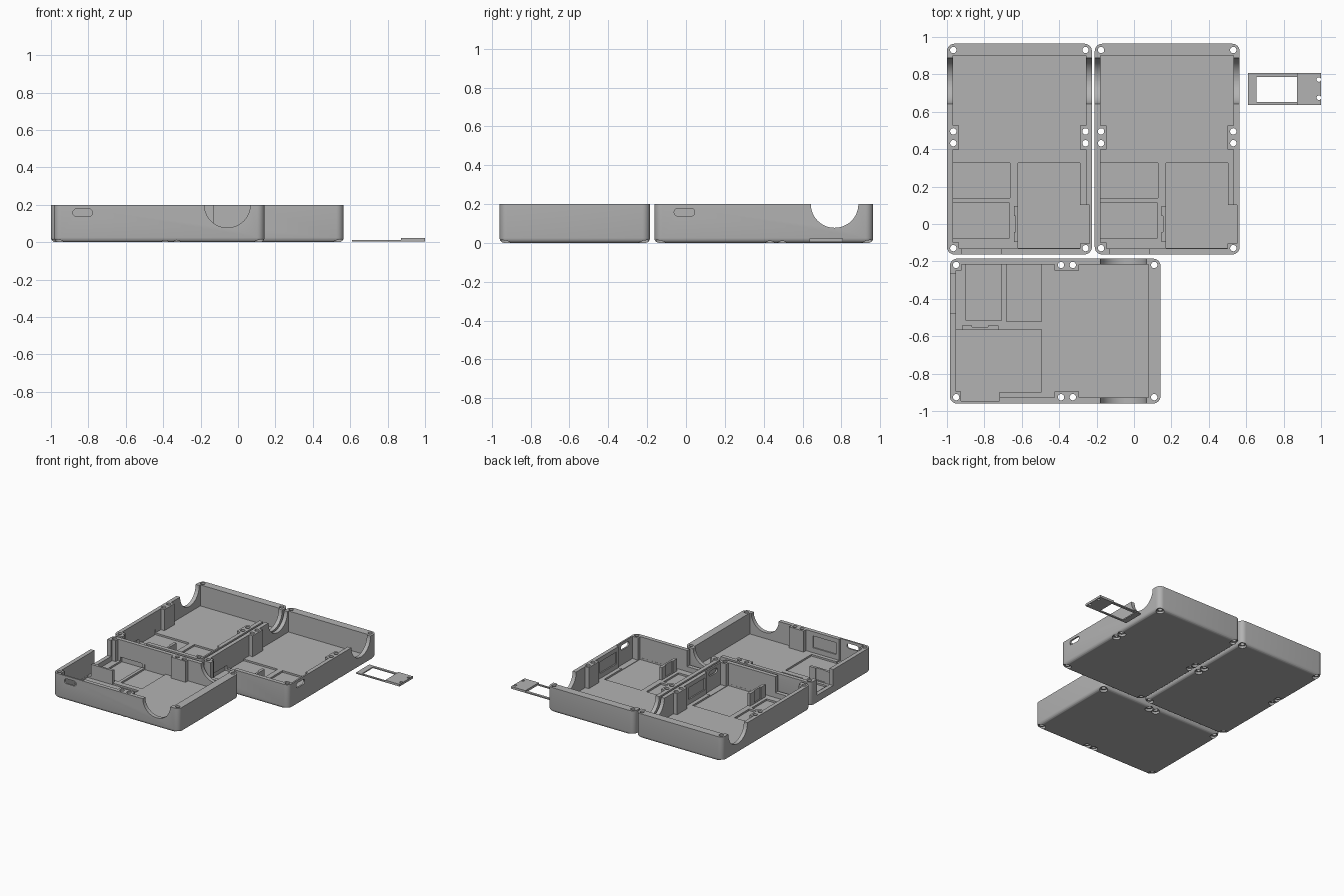
import bpy, bmesh, math

if "Cube" in bpy.data.objects:
    bpy.data.objects.remove(bpy.data.objects["Cube"])

W, L, H = 0.775, 1.127, 0.2      # tray width, length, height
FLOOR = 0.03

grey = bpy.data.materials.new("plain grey")
grey.diffuse_color = (0.45, 0.45, 0.45, 1)
grey.use_nodes = True
grey.node_tree.nodes["Principled BSDF"].inputs["Base Color"].default_value = grey.diffuse_color


def finish(name, bm):
    bmesh.ops.recalc_face_normals(bm, faces=bm.faces[:])
    me = bpy.data.meshes.new(name)
    bm.to_mesh(me)
    bm.free()
    me.materials.append(grey)
    ob = bpy.data.objects.new(name, me)
    bpy.context.collection.objects.link(ob)
    return ob


def prism(name, pts, z0, z1):
    bm = bmesh.new()
    face = bm.faces.new([bm.verts.new((x, y, z0)) for x, y in pts])
    top = bmesh.ops.extrude_face_region(bm, geom=[face])["geom"]
    verts = [g for g in top if isinstance(g, bmesh.types.BMVert)]
    bmesh.ops.translate(bm, vec=(0, 0, z1 - z0), verts=verts)
    return finish(name, bm)


def box(name, x0, x1, y0, y1, z0, z1):
    return prism(name, [(x0, y0), (x1, y0), (x1, y1), (x0, y1)], z0, z1)


def disc(name, x, y, r, z0, z1, n=24):
    a = [2 * math.pi * i / n for i in range(n)]
    return prism(name, [(x + r * math.cos(t), y + r * math.sin(t)) for t in a], z0, z1)


def slot(name, half, r, length, n=12):
    """Rounded bar along x, centred on the origin."""
    pts = []
    for side in (1, -1):
        for i in range(n + 1):
            t = -math.pi / 2 + math.pi * i / n
            pts.append((side * (half + r * math.cos(t)), side * r * math.sin(t)))
    ob = prism(name, pts, -length / 2, length / 2)
    for v in ob.data.vertices:       # stand the profile up in the y-z plane
        x, y, z = v.co
        v.co = (z, x, y)
    return ob


def boolean(ob, cutters, op="DIFFERENCE"):
    for c in cutters:
        m = ob.modifiers.new("cut", "BOOLEAN")
        m.operation, m.object, m.solver = op, c, "EXACT"
        c.hide_render = True
    dg = bpy.context.evaluated_depsgraph_get()
    me = bpy.data.meshes.new_from_object(ob.evaluated_get(dg))
    ob.modifiers.clear()
    ob.data = me
    for c in cutters:
        bpy.data.objects.remove(c)


def smooth(ob):
    bpy.ops.object.select_all(action="DESELECT")
    ob.select_set(True)
    bpy.context.view_layer.objects.active = ob
    bpy.ops.object.shade_smooth_by_angle(angle=math.radians(30))


# Outer shell: rounded corners, then rounded bottom rim
tray = box("left_tray", 0, W, 0, L, 0, H)
bm = bmesh.new()
bm.from_mesh(tray.data)
upright = [e for e in bm.edges if abs(e.verts[0].co.z - e.verts[1].co.z) > 0.1]
bmesh.ops.bevel(bm, geom=upright, offset=0.04, segments=6, profile=0.5, affect="EDGES")
rim = [e for e in bm.edges if max(v.co.z for v in e.verts) < 0.001]
bmesh.ops.bevel(bm, geom=rim, offset=0.025, segments=4, profile=0.5, affect="EDGES")
bm.to_mesh(tray.data)
bm.free()

# Cavity leaving corner posts, seam posts and a thick end wall
a, b = W / 2 - 0.032, W / 2 - 0.064
half = [(b, .033), (b, .064), (a, .064), (a, .56), (b, .56), (b, .69), (a, .69), (a, L - .064)]
outline = [(W / 2 + x, y) for x, y in half] + [(W / 2 - x, y) for x, y in reversed(half)]
cuts = [prism("cavity", outline, FLOOR, H + 0.1)]

# Screw holes with counterbores underneath
for x in (0.034, W - 0.034):
    for y in (0.034, 0.595, 0.658, L - 0.034):
        cuts.append(disc("hole", x, y, 0.017, -0.1, H + 0.1))
        cuts.append(disc("counterbore", x, y, 0.029, -0.1, 0.018))

# Half-round finger cut through both side walls
finger = slot("finger_cut", 0.0005, 0.122, 2, 24)
finger.location = (W / 2, 0.928, H)
cuts.append(finger)

# Port slot, port recess and shallow side recess in the right wall
port = slot("port_slot", 0.033, 0.02, 0.2)
port.location = (W, 0.155, 0.158)
cuts.append(port)
cuts.append(box("port_recess", 0.711, W - 0.013, 0.06, 0.265, 0.02, H + 0.1))
cuts.append(box("side_recess", 0.7, W - 0.022, 0.29, 0.5, 0.07, 0.165))

# Cable notch in the near end wall
cuts.append(box("end_notch", 0.08, 0.29, -0.1, 0.05, 0.07, H + 0.1))

# Component pockets sunk into the floor
cuts.append(box("board_pocket", 0.38, 0.712, 0.034, 0.49, 0.016, H * 0.5))
cuts.append(box("upper_pocket", 0.03, 0.337, 0.302, 0.49, 0.016, 0.06))
cuts.append(box("lower_pocket", 0.014, 0.332, 0.086, 0.277, 0.016, 0.06))
boolean(tray, cuts)

# Upright stop for the board, with two small guide ribs
boolean(tray, [box("board_stop", 0.358, 0.381, 0.066, 0.26, 0.01, 0.13)], "UNION")
boolean(tray, [box("guide_groove", 0.35, 0.366, 0.12, 0.205, 0.035, 0.2)])
smooth(tray)

# Three trays share one mesh
tray.location = (-1, -0.163, 0)
for name, loc, rot in (("middle_tray", (-0.21, -0.163, 0), 0),
                       ("front_tray", (-0.985, -0.185, 0), -math.pi / 2)):
    ob = bpy.data.objects.new(name, tray.data)
    ob.location = loc
    ob.rotation_euler.z = rot
    bpy.context.collection.objects.link(ob)

# Loose window plate with a thicker drilled grip
plate = box("window_plate", 0.61, 1.0, 0.637, 0.808, 0.004, 0.013)
boolean(plate, [box("grip", 0.872, 1.0, 0.637, 0.808, 0.004, 0.022)], "UNION")
boolean(plate, [box("window", 0.656, 0.872, 0.652, 0.787, -0.1, 0.1)]
        + [disc("pin_hole", 0.988, y, 0.012, -0.1, 0.1, 16) for y in (0.675, 0.772)])
smooth(plate)
